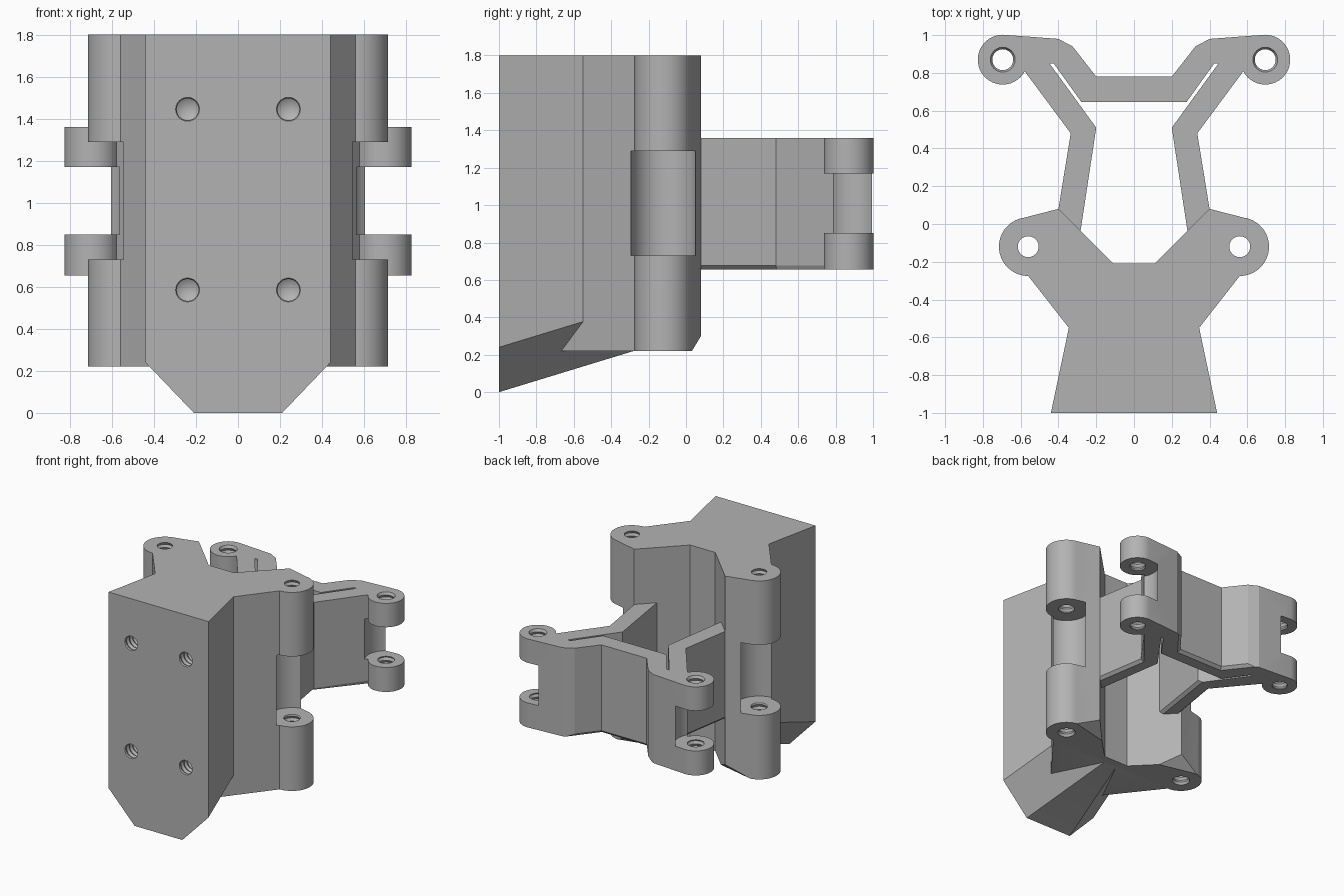
import bpy, bmesh
from math import pi, sin, cos, radians
from mathutils import Matrix, Vector

cube = bpy.data.objects.get("Cube")
if cube:
    bpy.data.objects.remove(cube, do_unlink=True)

grey = bpy.data.materials.new("mid grey")
grey.use_nodes = True
color = (0.45, 0.45, 0.45, 1)
grey.diffuse_color = color
grey.node_tree.nodes["Principled BSDF"].inputs["Base Color"].default_value = color


def make(name, bm):
    bmesh.ops.recalc_face_normals(bm, faces=bm.faces)
    mesh = bpy.data.meshes.new(name)
    bm.to_mesh(mesh)
    bm.free()
    mesh.materials.append(grey)
    obj = bpy.data.objects.new(name, mesh)
    bpy.context.collection.objects.link(obj)
    return obj


def arc(cx, cy, r, start, end, n=28):
    steps = [radians(start + (end - start) * i / n) for i in range(n + 1)]
    return [(cx + r * cos(a), cy + r * sin(a)) for a in steps]


def prism(half, z0, z1):
    """Extrude a half outline, mirrored in x."""
    bm = bmesh.new()
    outline = half + [(-x, y) for x, y in reversed(half) if x > 0]
    base = bm.faces.new([bm.verts.new((x, y, z0)) for x, y in outline])
    top = bmesh.ops.extrude_face_region(bm, geom=[base])["geom"]
    bmesh.ops.translate(bm, vec=(0, 0, z1 - z0),
                        verts=[v for v in top if isinstance(v, bmesh.types.BMVert)])
    bmesh.ops.recalc_face_normals(bm, faces=bm.faces)
    return bm


def hull(name, points):
    bm = bmesh.new()
    for p in points:
        bm.verts.new(p)
    bmesh.ops.convex_hull(bm, input=bm.verts)
    return make(name, bm)


def cylinder(x, y, r, z0, z1):
    bm = bmesh.new()
    bmesh.ops.create_cone(bm, cap_ends=True, segments=64, radius1=r, radius2=r, depth=z1 - z0,
                          matrix=Matrix.Translation((x, y, (z0 + z1) / 2)))
    return make("notch_cutter", bm)


def thread(origin, length, r, tip=0, rotation=Matrix(), n=24, pitch=0.04):
    """Ridged bore along local z, with an optional pointed end."""
    bm = bmesh.new()
    rings = []
    for i in range(int(2 * length / pitch) + 1):
        rr = r if i % 2 == 0 else r * 0.84
        rings.append([bm.verts.new((rr * cos(2 * pi * k / n), rr * sin(2 * pi * k / n), i * pitch / 2))
                      for k in range(n)])
    for a, b in zip(rings, rings[1:]):
        for k in range(n):
            bm.faces.new((a[k], a[(k + 1) % n], b[(k + 1) % n], b[k]))
    bm.faces.new(rings[0])
    point = bm.verts.new((0, 0, length + tip))
    for k in range(n):
        bm.faces.new((rings[-1][k], rings[-1][(k + 1) % n], point))
    bmesh.ops.transform(bm, matrix=Matrix.Translation(origin) @ rotation, verts=bm.verts)
    return make("thread_cutter", bm)


def combine(obj, other, operation):
    other.hide_render = True
    mod = obj.modifiers.new("bool", "BOOLEAN")
    mod.operation = operation
    mod.solver = "EXACT"
    mod.object = other
    bpy.context.view_layer.objects.active = obj
    bpy.ops.object.modifier_apply(modifier=mod.name)
    bpy.data.objects.remove(other, do_unlink=True)


def finish(obj):
    bpy.ops.object.select_all(action="DESELECT")
    obj.select_set(True)
    bpy.context.view_layer.objects.active = obj
    bpy.ops.object.shade_smooth_by_angle(angle=radians(20))


# Main body: winged rear block with hinge ears and a V recess
ear_x, ear_y = 0.56, -0.12
wings = [(0, -0.99)] + arc(ear_x, ear_y, 0.155, -90, 82) + [(0.40, 0.08), (0.11, -0.21)]
body = make("body", prism(wings, 0.22, 1.8))

# Front keel: tapered block with sloping, chamfered underside
sections = [(-1, 0.44, 0.24, 0), (-0.27, 0.286, 0.463, 0.223)]
keel = hull("keel", [p for y, x, side, low in sections for s in (-1, 1)
                     for p in ((s * x, y, 1.8), (s * x, y, side), (s * (x - 0.23), y, low))])
combine(body, keel, "UNION")

# Ear notches, ear bores, prong corner facets and front screw holes
for s in (-1, 1):
    combine(body, cylinder(s * ear_x, ear_y, 0.175, 0.73, 1.29), "DIFFERENCE")
    combine(body, thread((s * ear_x, ear_y, 0.1), 1.8, 0.066), "DIFFERENCE")
    mid = Vector((0.43, -0.005, 0.22))
    facet = [mid + (Vector(p) - mid) * 1.3
             for p in ((0.40, 0.08, 0.30), (0.58, 0.03, 0.22), (0.28, -0.04, 0.22))]
    facet += [p - Vector((0, 0, 0.2)) for p in facet]
    combine(body, hull("facet_cutter", [(s * p.x, p.y, p.z) for p in facet]), "DIFFERENCE")
    for z in (0.585, 1.445):
        combine(body, thread((s * 0.24, -1.01, z), 0.24, 0.062, 0.05,
                             Matrix.Rotation(-pi / 2, 4, "X")), "DIFFERENCE")
finish(body)

# Rear clip: bridge, slotted flexing arms and hinge ears
ear_x, ear_y = 0.695, 0.87
outline = ([(0, 0.78), (0.2, 0.78), (0.325, 0.94), (0.40, 0.98)]
           + arc(ear_x, ear_y, 0.132, 90, -152)
           + [(0.335, 0.48), (0.40, 0.08), (0.283, -0.037), (0.2, 0.51),
              (0.447, 0.85), (0.425, 0.85), (0.278, 0.645), (0, 0.645)])
bm = prism(outline, 0.655, 1.36)
low_edges = [e for e in bm.edges if e.calc_length() > 0.1
             and all(v.co.z < 0.7 for v in e.verts)
             and max(v.co.y for v in e.verts) < 0.97
             and not all(v.co.y < 0.1 for v in e.verts)
             and not any(0.84 < v.co.y < 0.86 and abs(v.co.x) < 0.5 for v in e.verts)]
bmesh.ops.bevel(bm, geom=low_edges, offset=0.022, segments=1, affect="EDGES")
clip = make("clip", bm)
for s in (-1, 1):
    combine(clip, cylinder(s * ear_x, ear_y, 0.155, 0.85, 1.17), "DIFFERENCE")
    combine(clip, thread((s * ear_x, ear_y, 0.6), 0.84, 0.066), "DIFFERENCE")
finish(clip)
